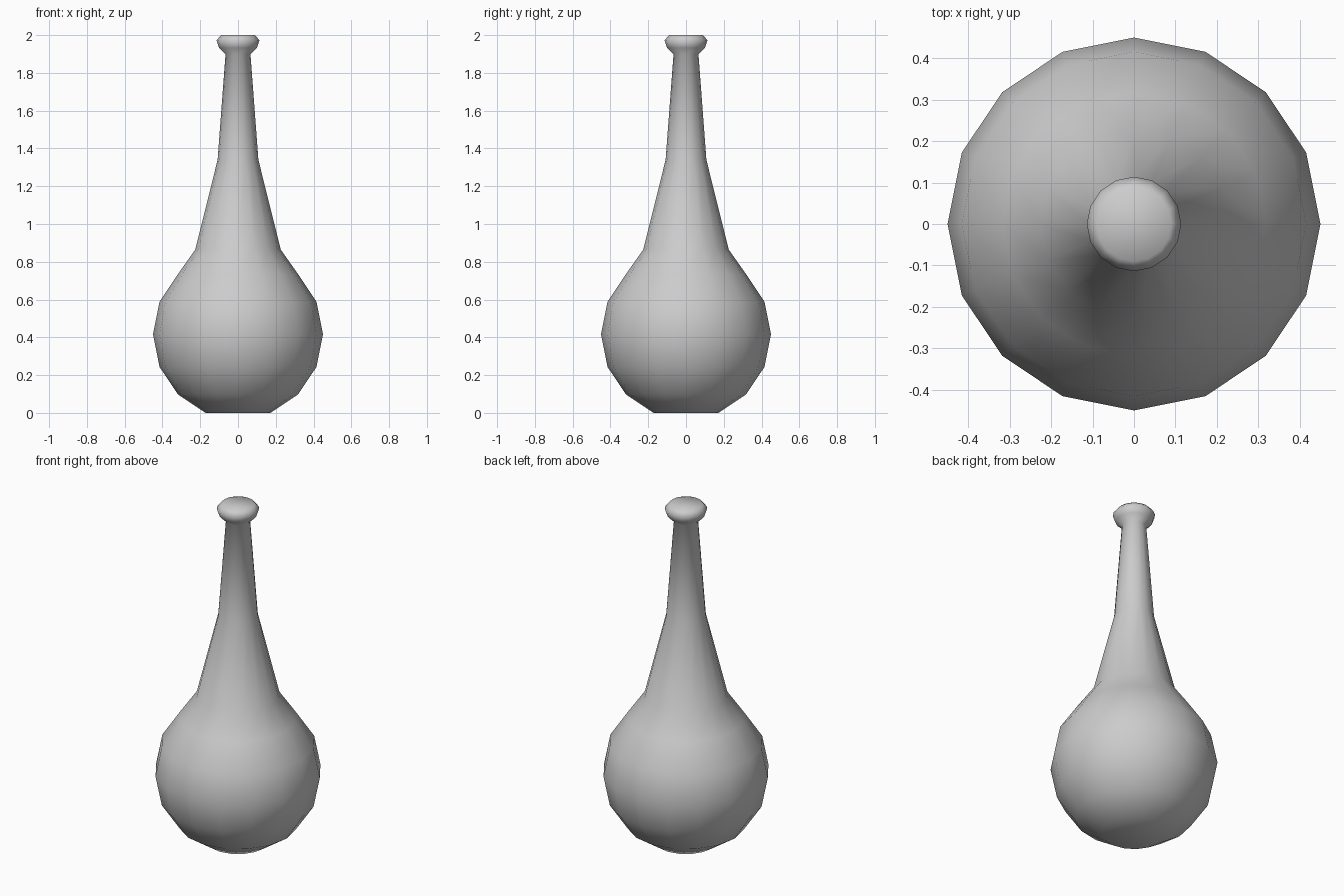
import bpy, bmesh, math
from mathutils import Vector

cube = bpy.data.objects.get("Cube")
if cube:
    bpy.data.objects.remove(cube, do_unlink=True)

SIDES = 16

# Single clay colour
mat = bpy.data.materials.new("light_grey")
mat.use_nodes = True
colour = (0.6, 0.6, 0.6, 1.0)
mat.diffuse_color = colour
mat.node_tree.nodes["Principled BSDF"].inputs["Base Color"].default_value = colour

# Globe body: rings of a sphere, open at the shoulder
BODY_R, BODY_Z = 0.45, 0.416
body = [(BODY_R * math.cos(a), BODY_Z + BODY_R * math.sin(a))
        for a in (math.radians(22.5 * i) for i in range(-3, 3))]

# Shoulder, long neck and flared lip
neck = [(0.226, 0.865), (0.108, 1.34), (0.066, 1.9)]
lip = [(0.1, 1.932), (0.114, 1.972), (0.09, 2.0)]


def lathe(name, profile):
    """Revolve (radius, height) points around z and cap both ends."""
    bm = bmesh.new()
    rings = []
    for r, z in profile:
        angles = [math.tau * i / SIDES for i in range(SIDES)]
        rings.append([bm.verts.new(Vector((r * math.cos(a), r * math.sin(a), z)))
                      for a in angles])
    for low, high in zip(rings, rings[1:]):
        for i in range(SIDES):
            j = (i + 1) % SIDES
            bm.faces.new((low[i], low[j], high[j], high[i]))
    bm.faces.new(rings[0][::-1])
    bm.faces.new(rings[-1])
    for face in bm.faces:
        face.smooth = True
    mesh = bpy.data.meshes.new(name)
    bm.to_mesh(mesh)
    bm.free()
    mesh.materials.append(mat)
    obj = bpy.data.objects.new(name, mesh)
    bpy.context.collection.objects.link(obj)
    return obj


lathe("long_neck_bottle", [(r, max(z, 0.0)) for r, z in body] + neck + lip)
